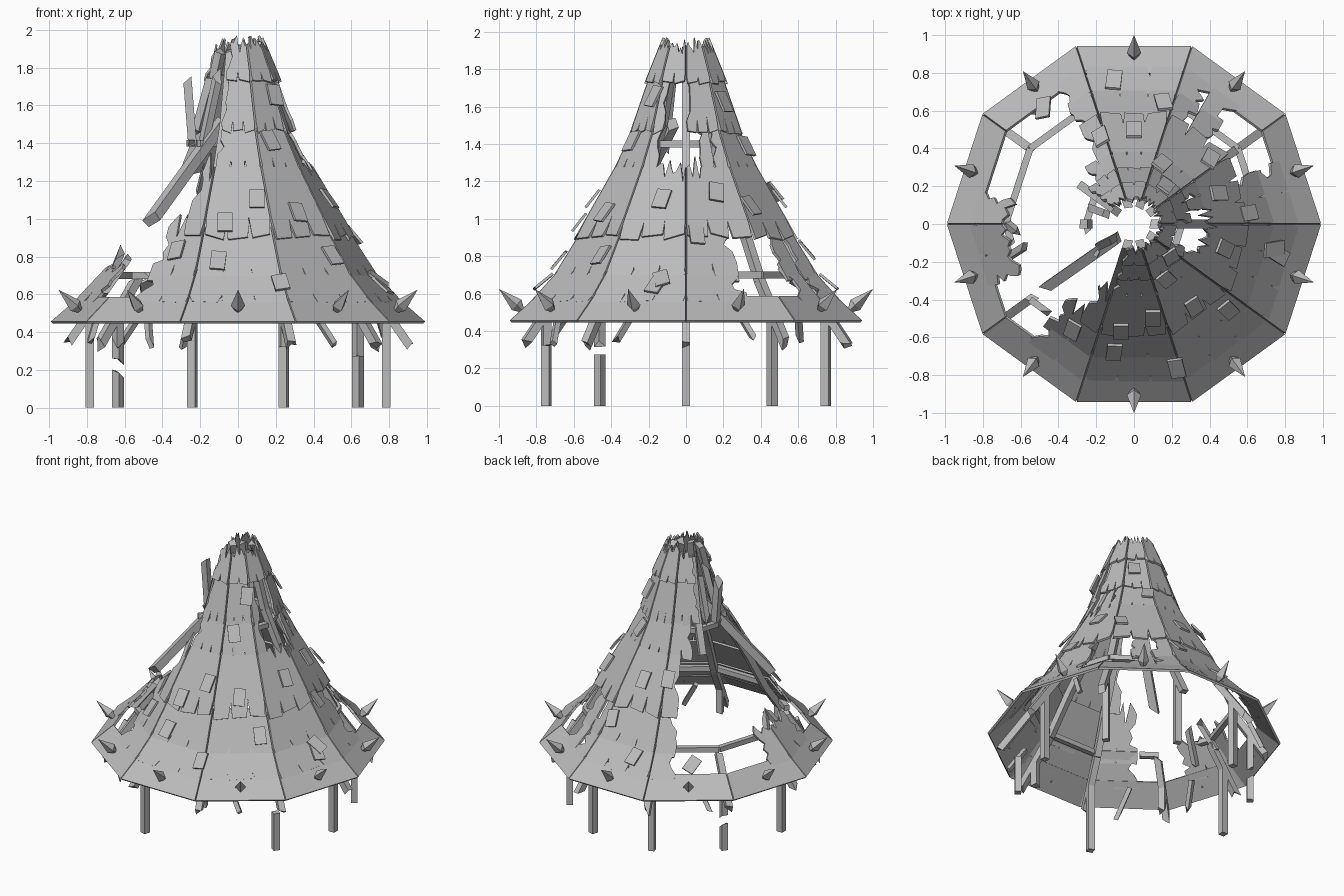
import bpy, bmesh, math, random
from mathutils import Vector

random.seed(4)
if "Cube" in bpy.data.objects:
    bpy.data.objects.remove(bpy.data.objects["Cube"], do_unlink=True)

mat = bpy.data.materials.new("weathered_grey")
mat.use_nodes = True
grey = (0.5, 0.5, 0.5, 1)
mat.diffuse_color = grey
mat.node_tree.nodes["Principled BSDF"].inputs["Base Color"].default_value = grey

SIDES = 10
STEP = 360 / SIDES


def finish(name, bm):
    bmesh.ops.recalc_face_normals(bm, faces=bm.faces)
    mesh = bpy.data.meshes.new(name)
    bm.to_mesh(mesh)
    bm.free()
    mesh.materials.append(mat)
    obj = bpy.data.objects.new(name, mesh)
    bpy.context.collection.objects.link(obj)


def polar(deg, r, z):
    a = math.radians(deg)
    return Vector((r * math.cos(a), r * math.sin(a), z))


def on_side(s, r, z, k):
    """Point on flat side k of the ten-sided roof; s counts sides."""
    return polar(k * STEP, r, z).lerp(polar((k + 1) * STEP, r, z), s - k)


def prism(bm, pts, offset):
    low = [bm.verts.new(p) for p in pts]
    high = [bm.verts.new(p + offset) for p in pts]
    bm.faces.new(low[::-1])
    bm.faces.new(high)
    for i in range(len(pts)):
        j = (i + 1) % len(pts)
        bm.faces.new((low[i], low[j], high[j], high[i]))


def beam(bm, p, q, w=0.045, jag_p=0.0, jag_q=0.0):
    """Square timber; a jagged end gets splintered corners."""
    axis = (q - p).normalized()
    mid = (p + q) / 2
    out = Vector((mid.x, mid.y, 0)).normalized()
    side = axis.cross(out).normalized()
    up = side.cross(axis)
    corners = [(side * a + up * b) * w / 2 for a, b in ((-1, -1), (1, -1), (1, 1), (-1, 1))]
    a = [bm.verts.new(p + c + axis * random.uniform(-jag_p, jag_p)) for c in corners]
    b = [bm.verts.new(q + c + axis * random.uniform(-jag_q, jag_q)) for c in corners]
    bm.faces.new(a[::-1])
    bm.faces.new(b)
    for i in range(4):
        j = (i + 1) % 4
        bm.faces.new((a[i], a[j], b[j], b[i]))


# Shingle rows: name, bottom (r, z), top (r, z), planks per side, surviving arcs
ROWS = [
    ("eave_rim", (0.98, 0.445), (0.83, 0.575), 1, [(0, 360)]),
    ("shingle_row_1", (0.86, 0.55), (0.69, 0.73), 3, [(222, 390), (54, 122), (170, 208)]),
    ("shingle_row_2", (0.735, 0.68), (0.56, 0.95), 3, [(227, 388), (54, 120)]),
    ("shingle_row_3", (0.60, 0.91), (0.385, 1.27), 3, [(238, 482)]),
    ("shingle_row_4", (0.395, 1.25), (0.27, 1.5), 3, [(248, 332), (18, 134)]),
    ("shingle_row_5", (0.295, 1.47), (0.19, 1.76), 3, [(252, 338), (2, 140)]),
    ("shingle_row_6", (0.215, 1.73), (0.135, 1.92), 2, [(254, 510)]),
]


def present(row, s):
    if row >= len(ROWS):
        return False
    return any((s * STEP - a) % 360 < b - a for a, b in ROWS[row][4])


def row_outline(row, s0, s1, n):
    """Outline of one plank as (s, t) pairs, t running from top to bottom."""
    d = s1 - s0
    mid = s0 + d / 2
    if row == 0:
        return [(s0, 0), (s1, 0), (s1, 1), (s0, 1)]
    pts = [(s0, 0)]
    if not present(row + 1, mid):
        pts += [(s0 + d * f, random.uniform(-0.25, 0.25)) for f in (0.2, 0.4, 0.65, 0.85)]
    pts.append((s1, 0))
    if not present(row, mid + d):
        pts += [(s1 - d * random.uniform(0, 0.45), t) for t in (0.2, 0.35, 0.5, 0.65)]
    notch = random.uniform(0.12, 0.3)
    gap = d * random.uniform(0.03, 0.12)
    pts += [(s1, 1 - notch), (s1 - gap, random.uniform(0.98, 1.08)),
            (s0 + gap, random.uniform(0.98, 1.08)), (s0, 1 - notch)]
    if not present(row, mid - d):
        pts += [(s0 + d * random.uniform(0, 0.45), t) for t in (0.65, 0.5, 0.35, 0.2)]
    return pts


def side_normal(k, low, high):
    n = polar((k + 0.5) * STEP, high[1] - low[1], 0)
    n.z = (low[0] - high[0]) * math.cos(math.radians(STEP / 2))
    return n.normalized()


for row, (name, low, high, n, arcs) in enumerate(ROWS):
    bm = bmesh.new()
    for k in range(SIDES):
        normal = side_normal(k, low, high)
        for i in range(n):
            s0, s1 = k + i / n, k + (i + 1) / n
            if not present(row, (s0 + s1) / 2):
                continue
            pts = [on_side(s, high[0] + (low[0] - high[0]) * t,
                           high[1] + (low[1] - high[1]) * t, k)
                   for s, t in row_outline(row, s0, s1, n)]
            prism(bm, pts, normal * 0.016)
    finish(name, bm)

# Loose shingles lying on the roof: angle, row, height within row, twist
bm = bmesh.new()
LOOSE = [(263, 3, 0.15, 0), (282, 3, 0.5, 0), (261, 2, 0.3, 0.1), (287, 1, 0.5, -0.2),
         (345, 3, 0.5, 0.1), (350, 1, 0.6, -0.4), (348, 1, 0.4, 0.2), (98, 1, 0.5, 0.1),
         (76, 2, 0.5, -0.2), (128, 1, 0.4, 0.6), (306, 3, 0.3, 0.1), (318, 2, 0.4, -0.1),
         (20, 3, 0.6, 0.2), (40, 3, 0.4, -0.1), (66, 4, 0.5, 0.1), (300, 4, 0.6, -0.1),
         (110, 3, 0.6, 0.2), (50, 5, 0.5, 0), (320, 5, 0.6, 0.1), (240, 2, 0.5, -0.2),
         (90, 3, 0.5, 0), (5, 2, 0.8, 0.1)]
for deg, row, f, twist in LOOSE:
    low, high = ROWS[row][1:3]
    k = int(deg // STEP)
    normal = side_normal(k, low, high)
    centre = on_side(deg / STEP, low[0] + (high[0] - low[0]) * f,
                     low[1] + (high[1] - low[1]) * f, k) + normal * 0.02
    across = Vector((0, 0, 1)).cross(normal).normalized()
    down = across.cross(normal)
    u = across * math.cos(twist) + down * math.sin(twist)
    v = down * math.cos(twist) - across * math.sin(twist)
    if v.z > 0:
        v = -v
    pts = [centre + u * a * 0.04 + v * b * 0.06 + normal * (0.018 if b > 0 else 0)
           for a, b in ((-1, -1), (1, -1), (1, 1), (-1, 1))]
    prism(bm, pts, normal * 0.014)
finish("loose_shingles", bm)

# Spikes around the eave
bm = bmesh.new()
for k in range(SIDES):
    deg = (k + 0.5) * STEP
    tip, back, mid = polar(deg, 1.0, 0.625), polar(deg, 0.86, 0.495), polar(deg, 0.905, 0.54)
    axis = (tip - back).normalized()
    side = axis.cross(Vector((0, 0, 1))).normalized()
    up = side.cross(axis)
    ring = [bm.verts.new(mid + d * 0.038) for d in (side, up, -side, -up)]
    ends = [bm.verts.new(tip), bm.verts.new(back)]
    for i in range(4):
        for e in ends:
            bm.faces.new((ring[i], ring[(i + 1) % 4], e))
finish("eave_spikes", bm)

# Support posts, some snapped: angle -> standing pieces (bottom, top)
FULL = [(0, 0.5)]
SNAPPED = {144: [(0, 0.2), (0.25, 0.5)], 216: [(0.34, 0.5)],
           288: [(0.32, 0.5)], 324: [(0, 0.29)]}
bm = bmesh.new()
for k in range(SIDES):
    deg = int(k * STEP)
    for z0, z1 in SNAPPED.get(deg, FULL):
        beam(bm, polar(deg, 0.785, z0), polar(deg, 0.785, z1), 0.045,
             0.03 if z0 else 0, 0.04 if z1 < 0.5 else 0)
finish("support_posts", bm)

# Rafters under each roof corner, following the slope
PATH = [(0.90, 0.34), (0.67, 0.67), (0.52, 0.95), (0.34, 1.25), (0.22, 1.5), (0.11, 1.9)]
KEPT = {144: (0, 3, 4), 180: (0,), 216: (0,)}
bm = bmesh.new()
for k in range(SIDES):
    deg = int(k * STEP)
    for i in KEPT.get(deg, range(len(PATH) - 1)):
        beam(bm, polar(deg, *PATH[i]), polar(deg, *PATH[i + 1]), 0.045,
             0.04 if i == 0 else 0, 0.03 if i == 4 or deg in KEPT else 0)
finish("rafters", bm)

# Broken timbers hanging around the collapsed side
bm = bmesh.new()
beam(bm, polar(216, 0.56, 1.0), polar(220, 0.12, 1.5), 0.055, 0.04, 0.03)
beam(bm, polar(212, 0.22, 1.38), polar(216, 0.13, 1.76), 0.04, 0.03, 0.05)
beam(bm, polar(180, 0.24, 1.38), polar(180, 0.265, 1.7), 0.045, 0.03, 0.07)
beam(bm, polar(160, 0.24, 1.45), polar(160, 0.15, 1.76), 0.04, 0.04, 0.04)
beam(bm, polar(178, 0.7, 0.62), polar(184, 0.62, 0.82), 0.035, 0.02, 0.05)
beam(bm, polar(196, 0.74, 0.6), polar(192, 0.6, 0.78), 0.035, 0.02, 0.05)
for deg in (20, 130, 200, 232, 300):
    beam(bm, polar(deg, 0.78, 0.52), polar(deg + 5, 0.86, 0.36), 0.03, 0, 0.05)
finish("broken_timbers", bm)

# Purlin rings tying the rafters together
bm = bmesh.new()
for r, z, missing in ((0.68, 0.7, (5, 6)), (0.255, 1.4, (5, 6))):
    for k in range(SIDES):
        p, q = polar(k * STEP, r, z), polar((k + 1) * STEP, r, z)
        if k in missing:
            q = p.lerp(q, 0.25)
        beam(bm, p, q, 0.036, 0, 0.03 if k in missing else 0)
finish("purlin_rings", bm)
